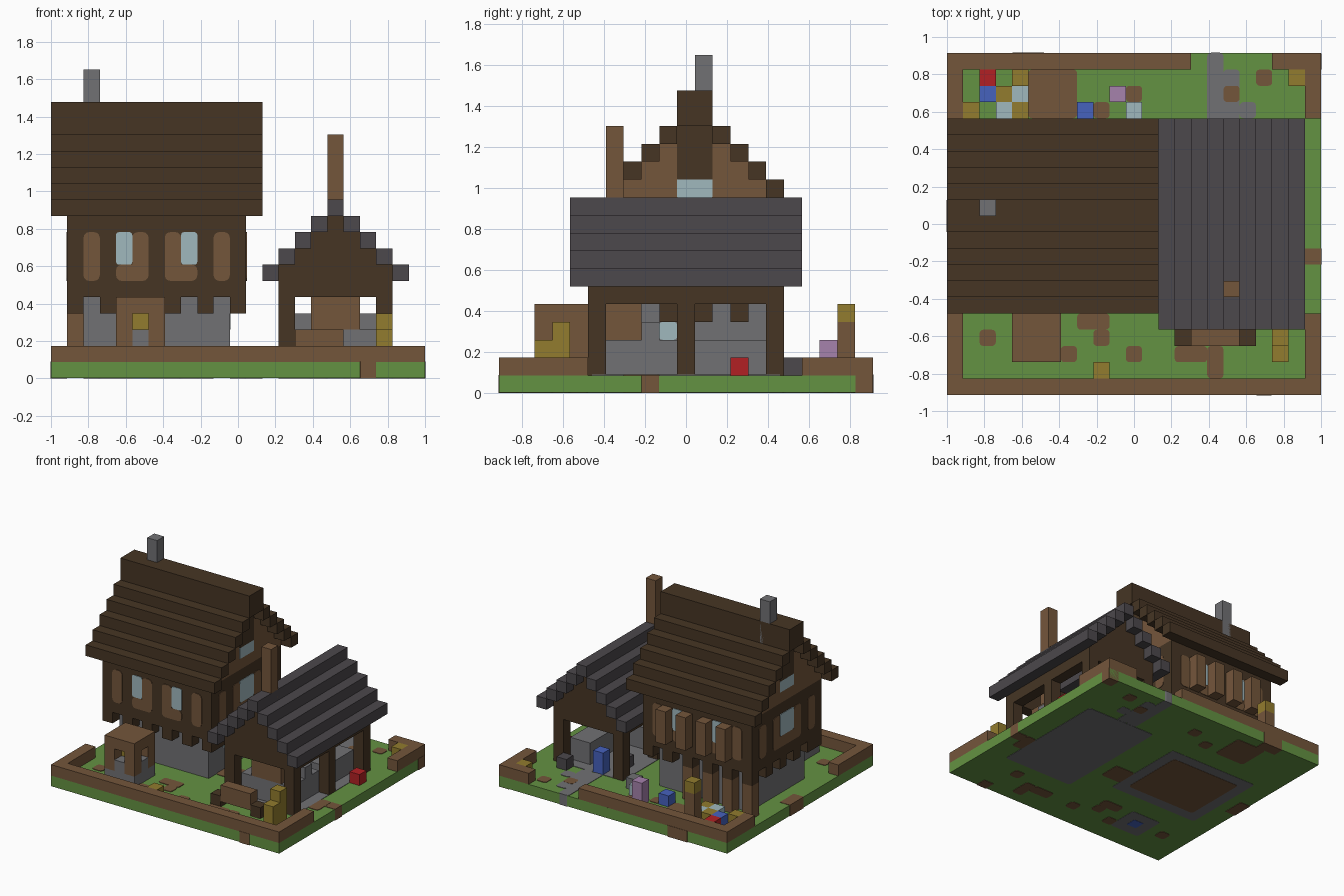
import bpy, bmesh
from mathutils import Vector

if "Cube" in bpy.data.objects:
    bpy.data.objects.remove(bpy.data.objects["Cube"])

U = 2 / 23  # size of one block


def material(name, r, g, b):
    lin = [((c / 255 + 0.055) / 1.055) ** 2.4 for c in (r, g, b)] + [1]
    m = bpy.data.materials.new(name)
    m.use_nodes = True
    m.diffuse_color = lin
    m.node_tree.nodes["Principled BSDF"].inputs["Base Color"].default_value = lin
    return m


grass = material("grass green", 100, 146, 66)
wood = material("wood brown", 116, 86, 59)
timber = material("dark timber", 70, 53, 36)
slate = material("roof slate", 76, 72, 76)
stone = material("stone grey", 113, 113, 116)
glass = material("pale glass", 160, 184, 190)
straw = material("straw yellow", 146, 124, 46)
red = material("red", 178, 32, 36)
blue = material("blue", 70, 98, 190)
purple = material("purple", 166, 130, 172)


def point(i, j, k):
    return Vector((-1 + i * U, (j - 10.5) * U, k * U))


def add_box(bm, lo, hi, bevel_axis=None, radius=0.03):
    verts = bmesh.ops.create_cube(bm, size=1)["verts"]
    mid, size = (lo + hi) / 2, hi - lo
    for v in verts:
        v.co = mid + v.co * size
    if bevel_axis is not None:
        edges = {e for v in verts for e in v.link_edges}
        edges = [e for e in edges
                 if abs((e.verts[0].co - e.verts[1].co).normalized()[bevel_axis]) > 0.9]
        bmesh.ops.bevel(bm, geom=edges, offset=radius, segments=3,
                        profile=0.5, affect="EDGES")


def finish(name, bm, mat):
    me = bpy.data.meshes.new(name)
    bm.to_mesh(me)
    bm.free()
    me.materials.append(mat)
    ob = bpy.data.objects.new(name, me)
    bpy.context.collection.objects.link(ob)
    return ob


def blocks(name, mat, *boxes):
    """Boxes in block units: x from, to, y from, to, z from, to."""
    bm = bmesh.new()
    for a, b, c, d, e, f in boxes:
        add_box(bm, point(a, c, e), point(b, d, f))
    return finish(name, bm, mat)


def cells(name, mat, spots, bottom=1, top=2):
    return blocks(name, mat, *[(i, i + 1, j, j + 1, bottom, top) for i, j in spots])


def plates(name, mat, axis, at, rects, radius=0.03, thick=0.004):
    """Thin rounded plates on the plane axis = at, rects in the other two axes."""
    bm = bmesh.new()
    for a, b, c, d in rects:
        lo, hi = [a, c], [b, d]
        lo.insert(axis, at)
        hi.insert(axis, at)
        lo, hi = point(*lo), point(*hi)
        lo[axis] -= thick
        hi[axis] += thick
        add_box(bm, lo, hi, axis, radius)
    return finish(name, bm, mat)


def patches(name, mat, rects, low=0.0, high=1.04, radius=0.02):
    """Patches that show on both the top and the underside of the ground."""
    bm = bmesh.new()
    for a, b, c, d in rects:
        add_box(bm, point(a, c, low), point(b, d, high), 2, radius)
    return finish(name, bm, mat)


# Ground
blocks("ground", grass, (0, 23, 0, 21, 0.04, 1))
patches("dirt_patches", wood, [
    (2, 3, 3, 4), (7, 8, 2, 3), (8, 10, 4, 5), (9, 10, 3, 4), (11, 12, 2, 3),
    (16, 17, 1, 3), (14, 16, 2, 3), (18, 19, 3, 4), (5, 8, 17, 20), (9, 10, 17, 18),
    (11, 12, 18, 19), (17, 18, 18, 19), (19, 20, 19, 20), (11, 13, 8, 10),
    (21, 22, 7, 9)], high=1.05)
patches("edge_dirt", wood, [(19, 20, -.03, 1), (22, 23.03, 8, 9), (22, 23.03, 20, 21),
                            (-.03, 1, 10, 12), (4, 6, 20, 21.03)], high=1.03, radius=0.004)
patches("house_floor", stone, [(2, 11, 7, 15), (4, 7, 2, 5)], 0.02)
patches("house_floor_boards", wood, [(3, 10, 8, 14)])
patches("shed_floor", stone, [(14, 21, 5, 16)], 0.01)
patches("back_path", stone, [(16, 17, 16, 21.03), (17, 18, 16, 20), (18, 19, 17, 18)], 0.02)

# Garden wall
blocks("garden_wall", wood, (0, 23, 0, 1, 1, 2), (0, 15, 20, 21, 1, 2),
       (20, 23, 20, 21, 1, 2),
       *[(i, i + 1, a, b, 1, 2) for i in (0, 22) for a, b in ((1, 5), (17, 20))])

# House lower floor, jettied upper floor and its brackets
blocks("house_ground_floor", stone, (2, 11, 7, 15, 1, 5))
blocks("house_upper_floor", timber, (1, 12, 6, 16, 5, 10))
odd_x, odd_y = range(1, 12, 2), range(7, 15, 2)
cells("jetty_brackets", timber,
      [(i, j) for i in odd_x for j in (6, 15)] + [(i, j) for i in (1, 11) for j in odd_y], 4, 5)
cells("back_posts", wood, [(i, 15) for i in (1, 3, 5, 7)], 1, 4)

# House roof: mirrored steps under a tall ridge
steps = [(10 - n, 15 - n) for n in range(1, 6)]
blocks("house_roof", timber, (0, 13, 10, 12, 15, 17),
       *[(0, 13, j, j + 1, k - 0.0, k + 1) for y, k in steps for j in (y, 21 - y)])
blocks("house_gables", wood, (1, 12, 10, 12, 10, 15),
       *[(1, 12, j, j + 1, 10, k) for y, k in steps[:4] for j in (y, 21 - y)])
for side, x in (("left", 12), ("right", 1)):
    plates("gable_post_" + side, timber, 0, x, [(10, 12, 12, 15)], 0.003, 0.005)
    plates("gable_window_" + side, glass, 0, x, [(10, 12, 11, 12)], 0.003)
    plates("side_panels_" + side, wood, 0, x,
           [(7, 8, 6, 9), (9, 10, 6, 9), (12, 13, 6, 9), (14, 15, 6, 9), (9, 13, 6, 7)])
    plates("side_window_" + side, glass, 0, x, [(10, 12, 7, 9)], 0.015, 0.0045)
blocks("house_chimney", stone, (2, 3, 11, 12, 14, 19))

# Upper floor panels, windows and shutters
for side, y in (("front", 6), ("back", 16)):
    plates(side + "_panels", wood, 1, y,
           [(2, 3, 6, 9), (5, 6, 6, 9), (7, 8, 6, 9), (10, 11, 6, 9),
            (4, 6, 6, 7), (7, 9, 6, 7)])
    plates(side + "_windows", glass, 1, y, [(4, 5, 7, 9), (8, 9, 7, 9)], 0.015, 0.0045)
cells("back_shutters", wood, [(i, 16) for i in (3, 5, 7, 9)], 6, 9)
plates("ground_floor_window", glass, 0, 11, [(9, 10, 3, 4)], 0.015)

# Well
ring = [(i, j) for i in (4, 5, 6) for j in (2, 3, 4) if (i, j) != (5, 3)]
corners = [c for c in ring if c[0] != 5 and c[1] != 3]
cells("well_base", stone, ring)
cells("well_rim", stone, [c for c in ring if c not in corners], 2, 3)
cells("well_posts", wood, corners, 2, 4)
cells("well_water", blue, [(5, 3)], 0, 2)
cells("well_bucket", straw, [(5, 3)], 3, 4)
blocks("well_roof", wood, (4, 7, 2, 5, 4, 5))

# Shed frame, gables and stepped roof
cells("shed_posts", timber, [(i, j) for i in (14, 20) for j in (5, 10, 15)], 1, 5)
blocks("shed_beams", timber, *[(i, i + 1, 5, 16, 5, 6) for i in (14, 20)])
shed_steps = [(17 + s * n, 10 - n) for n in range(5) for s in ((1, -1) if n else (1,))]
blocks("shed_roof", slate, *[(i, i + 1, 4, 17, k, k + 1) for i, k in shed_steps])
blocks("shed_gables", timber,
       *[(i, i + 1, j, j + 1, 5, k) for i, k in shed_steps if k > 6 for j in (5, 15)])

# Forge and furniture in the shed
blocks("forge_base", stone, (15, 20, 6, 10, 1, 3), (15, 20, 8, 9, 3, 4))
blocks("forge_hood", wood, (16, 19, 6, 8, 3, 5))
blocks("forge_chimney", wood, (17, 18, 6, 7, 5, 15))
blocks("shed_workbench", stone, (18, 20, 11, 15, 1, 3))
cells("stone_block", stone, [(12, 16)])
cells("anvil", slate, [(19, 16), (15, 13)])
cells("water_tub", blue, [(16, 15)], 1, 3)
cells("red_crate", red, [(21, 13)])

# Bench, stools and hay
blocks("bench", wood, (15, 18, 3, 4, 1.5, 3))
cells("stools", timber, [(14, 3), (18, 3)])
cells("hay", straw, [(9, 1), (21, 19), (20, 2)])
cells("hay_step", straw, [(20, 2)], 2, 3)
cells("hay_stack", straw, [(20, 3)], 1, 4)

# Back garden: lantern, flowers and coloured blocks
cells("lantern_post", wood, [(4, 19)], 1, 4)
cells("lantern", straw, [(4, 19)], 4, 5)
cells("red_flowers", red, [(2, 19)])
cells("blue_flowers", blue, [(2, 18), (8, 17)])
cells("yellow_flowers", straw, [(3, 18), (1, 17), (4, 17)])
cells("pale_flowers", glass, [(4, 18), (3, 17), (11, 17)])
cells("purple_pillar", purple, [(10, 18)], 1, 3)
